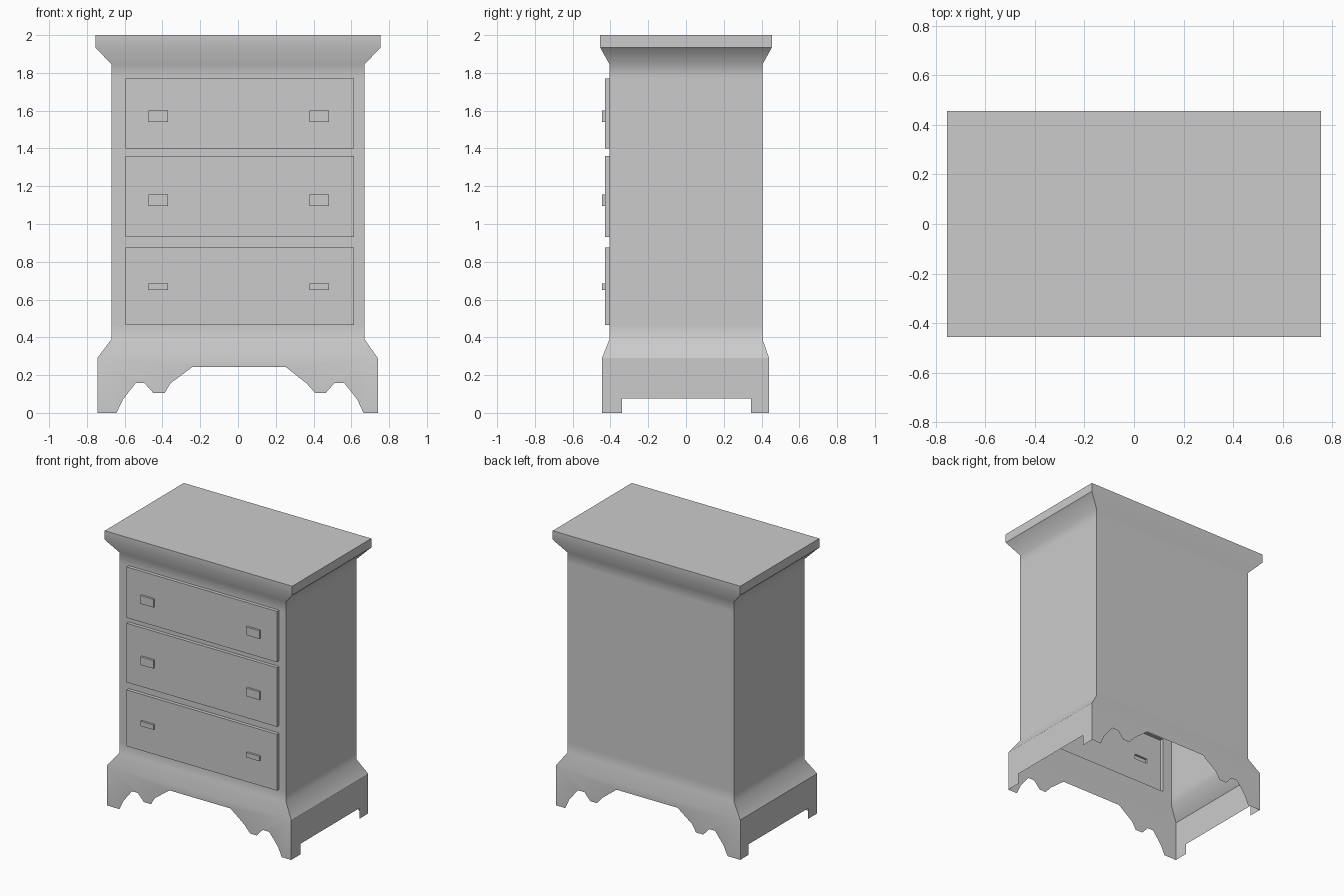
import bpy, bmesh, math

if "Cube" in bpy.data.objects:
    bpy.data.objects.remove(bpy.data.objects["Cube"])


def finish(name, bm, sharp_test=None):
    bmesh.ops.remove_doubles(bm, verts=bm.verts, dist=0.0005)
    for f in bm.faces:
        f.smooth = True
    for e in bm.edges:
        if len(e.link_faces) == 2:
            wide = e.calc_face_angle(0) > math.radians(50)
            e.smooth = not (wide or (sharp_test and sharp_test(e)))
    mesh = bpy.data.meshes.new(name)
    bm.to_mesh(mesh)
    bm.free()
    ob = bpy.data.objects.new(name, mesh)
    bpy.context.collection.objects.link(ob)
    return ob


def face(bm, pts):
    return bm.faces.new([bm.verts.new(p) for p in pts])


def front_panel(bm, rect, holes, y):
    """Front-facing flat rectangle (x0, x1, z0, z1) with rectangular openings."""
    xs = sorted({v for r in [rect] + holes for v in r[:2]})
    zs = sorted({v for r in [rect] + holes for v in r[2:]})
    for a, b in zip(xs, xs[1:]):
        for c, d in zip(zs, zs[1:]):
            mx, mz = (a + b) / 2, (c + d) / 2
            if not any(h[0] < mx < h[1] and h[2] < mz < h[3] for h in holes):
                face(bm, [(a, y, c), (b, y, c), (b, y, d), (a, y, d)])


def open_box(name, rect, y_back, y_front, holes=()):
    """Raised front with rim walls, open at the back."""
    bm = bmesh.new()
    front_panel(bm, rect, list(holes), y_front)
    x0, x1, z0, z1 = rect
    c = [(x0, z0), (x1, z0), (x1, z1), (x0, z1)]
    for (ax, az), (bx, bz) in zip(c, c[1:] + c[:1]):
        face(bm, [(ax, y_back, az), (bx, y_back, bz),
                  (bx, y_front, bz), (ax, y_front, az)])
    return finish(name, bm)


def ring(z, x0, x1, y0, y1):
    return [(x0, y0, z), (x1, y0, z), (x1, y1, z), (x0, y1, z)]


# Layout of drawers and handles: drawer z range, handle z range
BODY_Y, DRAWER_Y, HANDLE_Y = -0.405, -0.43, -0.445
DX0, DX1 = -0.595, 0.615
drawers = [("top", 1.40, 1.77, 1.54, 1.60),
           ("middle", 0.93, 1.36, 1.095, 1.155),
           ("bottom", 0.465, 0.875, 0.65, 0.685)]

# Cabinet shell: stacked rings from base moulding to cornice
bm = bmesh.new()
body = (-0.67, 0.67, BODY_Y, 0.405)
base = (-0.745, 0.74, -0.445, 0.44)
top = (-0.755, 0.755, -0.455, 0.455)
rings = [ring(0.29, *base), ring(0.39, *body), ring(0.465, *body),
         ring(1.77, *body), ring(1.845, *body), ring(1.935, *top), ring(2.0, *top)]
for k, (lo, hi) in enumerate(zip(rings, rings[1:])):
    for i in range(4):
        j = (i + 1) % 4
        if not (k == 2 and i == 0):
            face(bm, [lo[i], lo[j], hi[j], hi[i]])
face(bm, rings[-1])
front_panel(bm, (body[0], body[1], 0.465, 1.77),
            [(DX0, DX1, d[1], d[2]) for d in drawers], BODY_Y)

# Scalloped aprons front and back, plain cut aprons on the sides
x0, x1, y0, y1 = base
scallop = [(x0, 0), (-0.643, 0), (-0.61, 0.07), (-0.542, 0.157), (-0.495, 0.157),
           (-0.447, 0.104), (-0.389, 0.104), (-0.357, 0.157), (-0.24, 0.244),
           (0.251, 0.244), (0.362, 0.157), (0.41, 0.104), (0.463, 0.104),
           (0.51, 0.157), (0.563, 0.157), (0.632, 0.07), (0.664, 0), (x1, 0)]
cut = [(y0, 0), (-0.34, 0), (-0.34, 0.077), (0.343, 0.077), (0.343, 0), (y1, 0)]
Z = 0.29
face(bm, [(x, y0, z) for x, z in scallop] + [(x1, y0, Z), (x0, y0, Z)])
face(bm, [(x, y1, z) for x, z in reversed(scallop)] + [(x0, y1, Z), (x1, y1, Z)])
face(bm, [(x1, y, z) for y, z in cut] + [(x1, y1, Z), (x1, y0, Z)])
face(bm, [(x0, y, z) for y, z in reversed(cut)] + [(x0, y0, Z), (x0, y1, Z)])


def side_lip(e):
    a, b = (v.co for v in e.verts)
    level = any(abs(a.z - z) < 0.001 and abs(b.z - z) < 0.001 for z in (0.29, 1.935))
    return level and abs(a.x - b.x) < 0.001


finish("cabinet_body", bm, side_lip)

# Drawer fronts and handles
for name, z0, z1, h0, h1 in drawers:
    grips = [(-0.475, -0.37, h0, h1), (0.378, 0.483, h0, h1)]
    open_box(name + "_drawer", (DX0, DX1, z0, z1), BODY_Y, DRAWER_Y, grips)
    for side, g in zip(("left", "right"), grips):
        open_box(f"{name}_handle_{side}", g, DRAWER_Y, HANDLE_Y)
